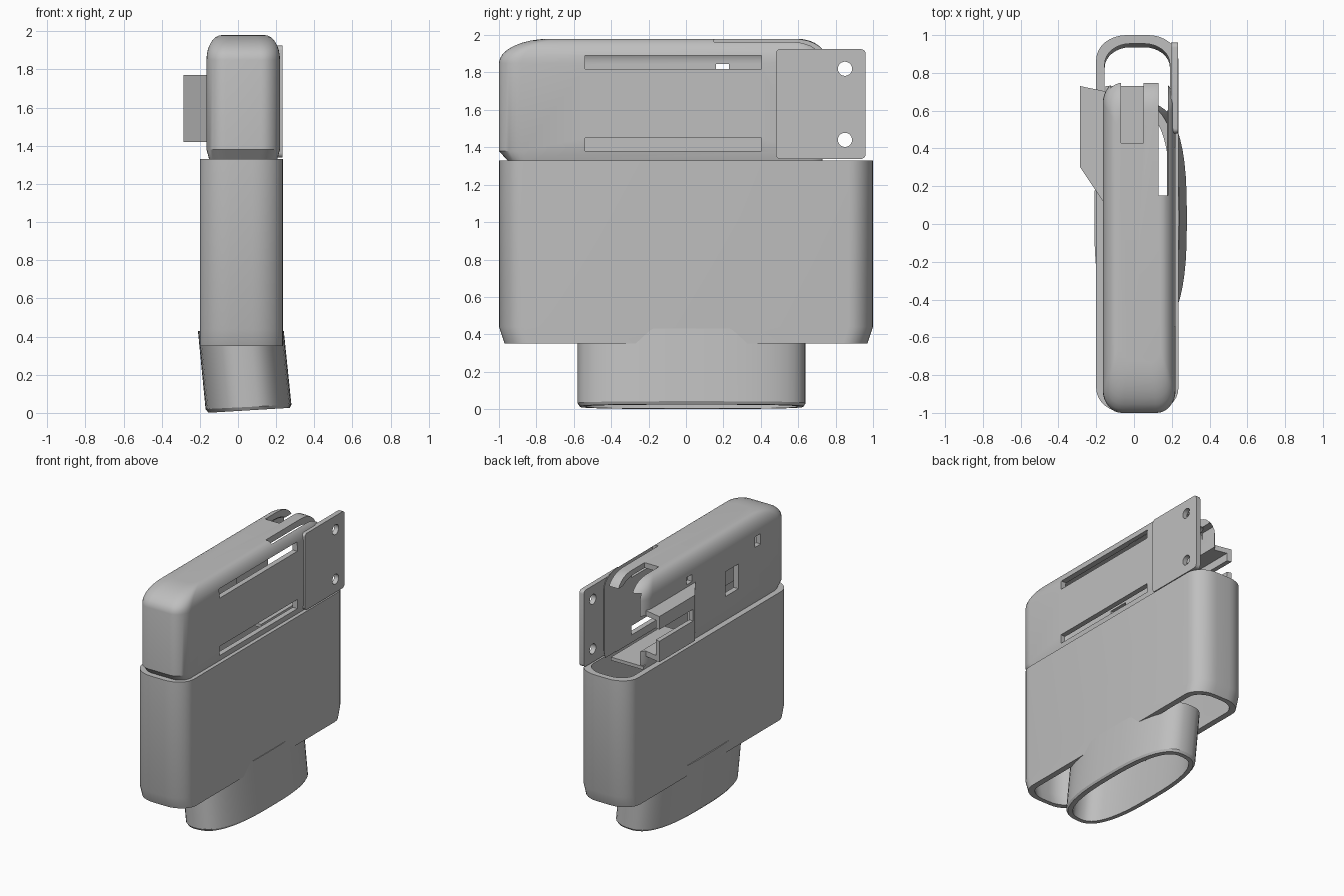
import bpy, bmesh, math

cube = bpy.data.objects.get("Cube")
if cube:
    bpy.data.objects.remove(cube, do_unlink=True)

grey = bpy.data.materials.new("light grey plastic")
grey.use_nodes = True
grey.diffuse_color = (0.52, 0.52, 0.52, 1)
grey.node_tree.nodes["Principled BSDF"].inputs["Base Color"].default_value = (0.52, 0.52, 0.52, 1)


def make(name, bm):
    bmesh.ops.recalc_face_normals(bm, faces=bm.faces[:])
    mesh = bpy.data.meshes.new(name)
    bm.to_mesh(mesh)
    bm.free()
    mesh.materials.append(grey)
    ob = bpy.data.objects.new(name, mesh)
    bpy.context.collection.objects.link(ob)
    return ob


def loft(name, rings):
    """Closed solid through rings with equal point counts."""
    bm = bmesh.new()
    loops = [[bm.verts.new(p) for p in ring] for ring in rings]
    n = len(loops[0])
    for a, b in zip(loops, loops[1:]):
        for i in range(n):
            j = (i + 1) % n
            bm.faces.new((a[i], a[j], b[j], b[i]))
    bm.faces.new(loops[0])
    bm.faces.new(loops[-1])
    return make(name, bm)


def rounded(x0, x1, y0, y1, rx, ry, z, steps=8):
    """Rounded rectangle in plan."""
    pts = []
    for k, (cx, cy) in enumerate([(x1 - rx, y1 - ry), (x0 + rx, y1 - ry),
                                  (x0 + rx, y0 + ry), (x1 - rx, y0 + ry)]):
        for s in range(steps + 1):
            a = math.pi / 2 * (k + s / steps)
            pts.append((cx + rx * math.cos(a), cy + ry * math.sin(a), z))
    return pts


def box(x0, x1, y0, y1, z0, z1, name="cutter"):
    plan = [(x0, y0), (x1, y0), (x1, y1), (x0, y1)]
    return loft(name, [[(x, y, z) for x, y in plan] for z in (z0, z1)])


def extrude_x(name, outline, x0, x1):
    return loft(name, [[(x, y, z) for y, z in outline] for x in (x0, x1)])


def cut(ob, cutters):
    for c in cutters:
        c.hide_render = True
        mod = ob.modifiers.new("cut", 'BOOLEAN')
        mod.operation, mod.solver, mod.object = 'DIFFERENCE', 'EXACT', c
        bpy.context.view_layer.objects.active = ob
        bpy.ops.object.modifier_apply(modifier=mod.name)
        bpy.data.objects.remove(c, do_unlink=True)


def smooth(ob):
    bpy.ops.object.select_all(action='DESELECT')
    ob.select_set(True)
    bpy.context.view_layer.objects.active = ob
    bpy.ops.object.shade_smooth_by_angle(angle=math.radians(30))


# Hollow sleeve, open at both ends, narrowing at the bottom
def sleeve_ring(z, inset, wall):
    d = inset + wall
    return rounded(-0.2 + wall, 0.235 - wall, -1 + d, 1 - d, 0.16 - wall / 2, 0.13 - wall / 2, z)


sleeve = loft("sleeve", [sleeve_ring(z, i, 0) for z, i in ((0.35, 0.03), (0.44, 0), (1.33, 0))])
cut(sleeve, [loft("cutter", [sleeve_ring(z, i, 0.045)
                             for z, i in ((0.3, 0.03), (0.44, 0), (1.4, 0))])])
smooth(sleeve)


# Slanted oval spout under the sleeve
def spout_ring(z, cx, wall, tilt, steps=48):
    pts = []
    for i in range(steps):
        a = 2 * math.pi * i / steps
        c, s = math.cos(a), math.sin(a)
        x = (0.225 - wall) * math.copysign(abs(c) ** 0.75, c)
        y = (0.61 - wall) * math.copysign(abs(s) ** 0.75, s)
        pts.append((cx + x, 0.03 + y, z + tilt * (x + 0.225)))
    return pts


spout = loft("spout", [spout_ring(0.0, 0.058, 0.012, 0.06), spout_ring(0.02, 0.055, 0, 0.05),
                       spout_ring(0.43, 0.015, 0, 0)])
cut(spout, [loft("cutter", [spout_ring(-0.1, 0.066, 0.045, 0), spout_ring(0.5, 0.009, 0.045, 0)])])
smooth(spout)


# Upper case: rounded shell, open underneath and at the back
def case_rings(w, z0):
    rings = [rounded(-0.15 + w, 0.205 - w, -0.95 + w, 0.75 - w, 0.09, 0.09, z0),
             rounded(-0.165 + w, 0.22 - w, -1 + w, 0.76 - w, 0.1, 0.12, 1.38)]
    for k in range(9):
        a = math.pi / 2 * k / 8
        u = 1 - math.cos(a)
        dx, dy = 0.08 * u, 0.27 * u
        rings.append(rounded(-0.165 + w + dx, 0.22 - w - dx, -1 + w + dy, 0.76 - w - 0.6 * dy,
                             0.1 - 0.04 * u, 0.12 - 0.04 * u, 1.85 + (0.13 - w) * math.sin(a)))
    return rings


case = loft("upper_case", case_rings(0, 1.325))
cut(case, [
    loft("cutter", case_rings(0.04, 1.2)),
    box(-0.125, 0.18, 0.6, 0.9, 1.2, 1.9),         # back opening
    box(0.15, 0.3, -0.54, 0.405, 1.82, 1.89),      # upper side slot
    box(0.15, 0.3, -0.54, 0.405, 1.38, 1.45),      # lower side slot
    box(-0.07, 0.05, 0.43, 0.9, 1.85, 2.1),        # top notch
    box(0.13, 0.18, 0.15, 0.9, 1.85, 2.1),         # top slit
    box(-0.3, -0.1, -0.4, -0.24, 1.52, 1.71),      # square window
    box(-0.3, -0.1, -0.67, -0.6, 1.76, 1.84),      # small front window
    box(-0.3, -0.1, 0.16, 0.23, 1.79, 1.845),      # small back window
    box(-0.3, -0.1, 0.16, 0.9, 1.46, 1.73),        # opening behind the channel
])
smooth(case)

box(-0.15, 0.125, 0.1, 0.73, 1.325, 1.35, "case_floor")


# Mounting plate with two screw holes
def plate_outline(y0, y1, z0, z1, r):
    return [(p[0], p[1]) for p in rounded(y0, y1, z0, z1, r, r, 0, 5)]


def disc(y, z, r, n=24):
    return [(y + r * math.cos(2 * math.pi * i / n), z + r * math.sin(2 * math.pi * i / n))
            for i in range(n)]


plate = extrude_x("mounting_plate", plate_outline(0.48, 0.96, 1.338, 1.925, 0.025), 0.195, 0.232)
cut(plate, [extrude_x("cutter", disc(0.85, z, 0.038), 0.1, 0.3) for z in (1.44, 1.82)])
smooth(plate)

# Side channel with a sloping front and a lengthwise gap in its outer wall
outer = [(-0.14, 0.12), (-0.165, 0.12), (-0.285, 0.3), (-0.285, 0.73), (-0.14, 0.7)]
inner = [(-0.1, 0.16), (-0.15, 0.17), (-0.25, 0.32), (-0.25, 0.9), (-0.1, 0.9)]
channel = loft("side_channel", [[(x, y, z) for x, y in outer] for z in (1.42, 1.77)])
cut(channel, [
    loft("cutter", [[(x, y, z) for x, y in inner] for z in (1.46, 1.73)]),
    box(-0.4, -0.2, 0.32, 0.9, 1.58, 1.67),
])
